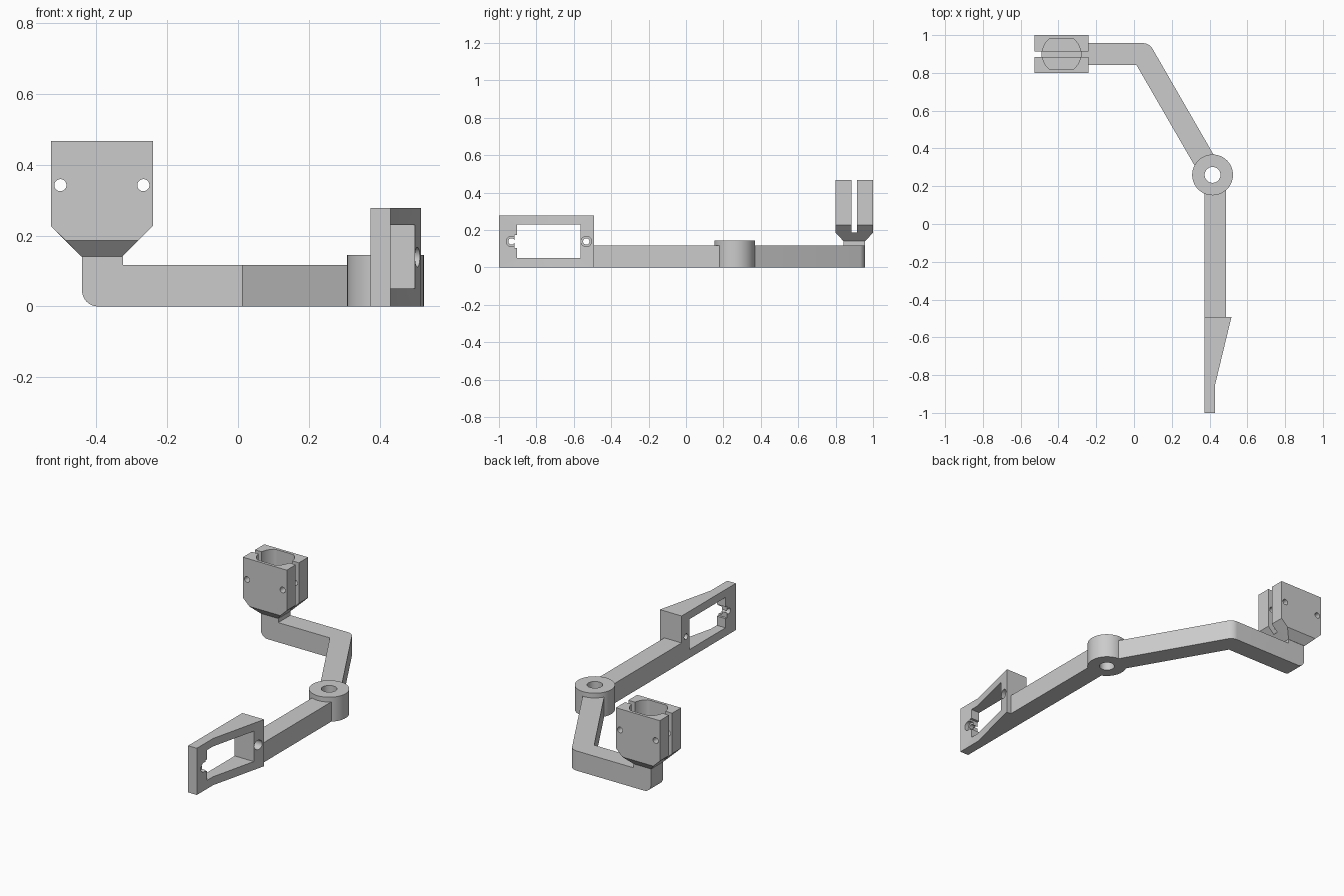
import bpy, bmesh, math

cube = bpy.data.objects.get("Cube")
if cube:
    bpy.data.objects.remove(cube, do_unlink=True)

grey = bpy.data.materials.new("light grey plastic")
grey.use_nodes = True
grey.diffuse_color = (0.6, 0.6, 0.6, 1)
grey.node_tree.nodes["Principled BSDF"].inputs["Base Color"].default_value = (0.6, 0.6, 0.6, 1)


def finish(name, bm):
    bmesh.ops.recalc_face_normals(bm, faces=bm.faces)
    mesh = bpy.data.meshes.new(name)
    bm.to_mesh(mesh)
    bm.free()
    mesh.materials.append(grey)
    obj = bpy.data.objects.new(name, mesh)
    bpy.context.collection.objects.link(obj)
    return obj


def place(u, v, w, axis):
    """Put profile point (u, v) at depth w along the axis."""
    return {"x": (w, u, v), "y": (u, w, v), "z": (u, v, w)}[axis]


def prism(name, pts, lo, hi, axis="z", bevels=()):
    """Extrude a profile; bevels are (edge test, radius) pairs."""
    bm = bmesh.new()
    a = [bm.verts.new(place(u, v, lo, axis)) for u, v in pts]
    b = [bm.verts.new(place(u, v, hi, axis)) for u, v in pts]
    bm.faces.new(a)
    bm.faces.new(b[::-1])
    for i in range(len(pts)):
        j = (i + 1) % len(pts)
        bm.faces.new((a[i], b[i], b[j], a[j]))
    bmesh.ops.recalc_face_normals(bm, faces=bm.faces)
    for test, radius in bevels:
        edges = [e for e in bm.edges if all(test(v.co) for v in e.verts)]
        bmesh.ops.bevel(bm, geom=edges, offset=radius, offset_type='OFFSET',
                        segments=8, profile=0.5, affect='EDGES')
    return finish(name, bm)


def rect(u0, u1, v0, v1):
    return [(u0, v0), (u1, v0), (u1, v1), (u0, v1)]


def circle(u, v, r, n=48, flat=1.0):
    """Circle whose second coordinate is cut off at +-flat."""
    turn = [2 * math.pi * i / n for i in range(n)]
    return [(u + r * math.cos(t), v + max(-flat, min(flat, r * math.sin(t)))) for t in turn]


def cut(obj, *cutters):
    for c in cutters:
        c.hide_render = True
        mod = obj.modifiers.new("cut", 'BOOLEAN')
        mod.operation = 'DIFFERENCE'
        mod.solver = 'EXACT'
        mod.object = c
        bpy.context.view_layer.objects.active = obj
        bpy.ops.object.modifier_apply(modifier=mod.name)
        bpy.data.objects.remove(c, do_unlink=True)


ARM_TOP = 0.117
HUB = (0.416, 0.26)
parts = []

# Bent upper arm with rounded elbow and rounded heel
elbow = (0.081, 0.957)
upper_arm = prism("upper_arm",
                  [(-0.44, 0.842), (0.013, 0.842), (0.333, 0.288), (0.43, 0.352),
                   elbow, (-0.44, 0.957)], 0, ARM_TOP,
                  bevels=[(lambda c: abs(c.x - elbow[0]) + abs(c.y - elbow[1]) < 1e-4, 0.03),
                          (lambda c: c.x < -0.439 and c.z < 1e-4, 0.045)])
neck = prism("clamp_neck", rect(-0.44, -0.325, 0.842, 0.957), ARM_TOP, 0.141)

# Split clamp block, tapered toward the neck
bm = bmesh.new()
cx, cy = -0.384, 0.9
for half_x, half_y, z in [(0.058, 0.058, 0.141), (0.102, 0.1, 0.186),
                          (0.144, 0.1, 0.227), (0.144, 0.1, 0.467)]:
    for sx in (-1, 1):
        for sy in (-1, 1):
            bm.verts.new((cx + sx * half_x, cy + sy * half_y, z))
bmesh.ops.convex_hull(bm, input=bm.verts)
bmesh.ops.dissolve_limit(bm, angle_limit=0.01, verts=bm.verts, edges=bm.edges)
clamp = finish("clamp_block", bm)
cut(clamp,
    prism("bore", circle(cx, cy, 0.102, 64, 0.083), 0.227, 0.6),
    prism("slot", rect(-0.6, -0.1, 0.884, 0.914), 0.188, 0.6),
    *[prism("bolt_hole", circle(cx + s * 0.117, 0.342, 0.017, 32), 0.7, 1.1, "y") for s in (-1, 1)])

# Pivot hub
hub = prism("pivot_hub", circle(*HUB, 0.108, 64), 0, 0.145)
cut(hub, prism("pivot_hole", circle(*HUB, 0.042), -0.1, 0.3))

# Straight lower arm
lower_arm = prism("lower_arm", rect(0.373, 0.487, -0.492, 0.185), 0, ARM_TOP)

# Wedge-shaped motor bracket with window, cable notch and screw holes
bracket = prism("motor_bracket",
                [(0.373, -1), (0.43, -1), (0.43, -0.848), (0.516, -0.492), (0.373, -0.492)],
                0, 0.277)
MID = 0.139
cut(bracket,
    prism("window", rect(-0.903, -0.564, 0.05, 0.23), 0.2, 0.7, "x"),
    prism("notch", rect(-0.917, -0.88, MID - 0.035, MID + 0.035), 0.2, 0.7, "x"))
for y, depth in ((-0.933, 0.405), (-0.533, 0.43)):
    cut(bracket,
        prism("screw_hole", circle(y, MID, 0.017, 32), 0.2, 0.7, "x"),
        prism("screw_recess", circle(y, MID, 0.028, 32), depth, 0.7, "x"))

# Smooth round surfaces, keep the hard edges
bpy.ops.object.select_all(action='DESELECT')
for obj in (upper_arm, neck, clamp, hub, lower_arm, bracket):
    obj.select_set(True)
    bpy.context.view_layer.objects.active = obj
bpy.ops.object.shade_smooth_by_angle(angle=math.radians(30))
